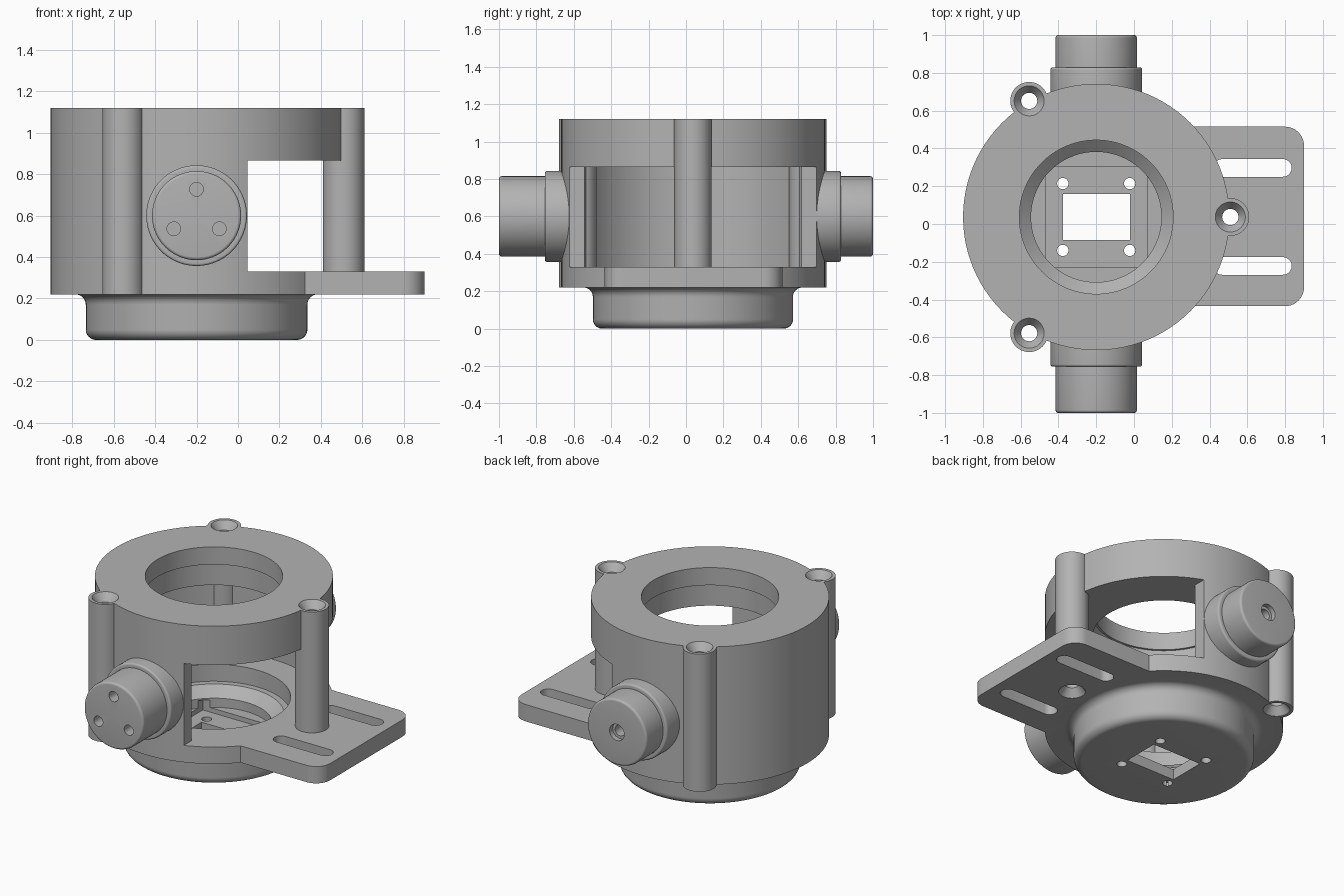
import bpy, bmesh, math
from mathutils import Matrix, Vector

if "Cube" in bpy.data.objects:
    bpy.data.objects.remove(bpy.data.objects["Cube"], do_unlink=True)

CX, CY = -0.2, 0.037          # main axis of the housing
LOW, SILL, HEAD, TOP = 0.22, 0.33, 0.865, 1.12

grey = bpy.data.materials.new("plain grey")
grey.use_nodes = True
grey.diffuse_color = (0.45, 0.45, 0.45, 1)
grey.node_tree.nodes["Principled BSDF"].inputs["Base Color"].default_value = (0.45, 0.45, 0.45, 1)


def finish(name, bm):
    bmesh.ops.recalc_face_normals(bm, faces=bm.faces[:])
    mesh = bpy.data.meshes.new(name)
    bm.to_mesh(mesh)
    bm.free()
    mesh.materials.append(grey)
    ob = bpy.data.objects.new(name, mesh)
    bpy.context.collection.objects.link(ob)
    return ob


def lathe(name, profile, matrix, steps=96):
    """Revolve (radius, height) points about local z."""
    bm = bmesh.new()
    vs = [bm.verts.new((r, 0, h)) for r, h in profile]
    es = [bm.edges.new(pair) for pair in zip(vs, vs[1:])]
    bmesh.ops.spin(bm, geom=vs + es, cent=(0, 0, 0), axis=(0, 0, 1),
                   angle=2 * math.pi, steps=steps, use_duplicate=False)
    bmesh.ops.remove_doubles(bm, verts=bm.verts[:], dist=1e-5)
    bm.transform(matrix)
    return finish(name, bm)


def prism(name, outline, z0, z1):
    bm = bmesh.new()
    face = bm.faces.new([bm.verts.new((x, y, z0)) for x, y in outline])
    res = bmesh.ops.extrude_face_region(bm, geom=[face])
    top = [v for v in res["geom"] if isinstance(v, bmesh.types.BMVert)]
    bmesh.ops.translate(bm, verts=top, vec=(0, 0, z1 - z0))
    return finish(name, bm)


def arc(cx, cy, r, a0, a1, n=10):
    return [(cx + r * math.cos(math.radians(a0 + (a1 - a0) * i / n)),
             cy + r * math.sin(math.radians(a0 + (a1 - a0) * i / n))) for i in range(n + 1)]


def rect(x0, x1, y0, y1):
    return [(x0, y0), (x1, y0), (x1, y1), (x0, y1)]


def at(x, y, z=0):
    return Matrix.Translation((x, y, z))


def boolean(ob, tool, operation="DIFFERENCE"):
    tool.hide_render = True
    mod = ob.modifiers.new(tool.name, "BOOLEAN")
    mod.operation, mod.object, mod.solver = operation, tool, "EXACT"
    bpy.ops.object.select_all(action="DESELECT")
    bpy.context.view_layer.objects.active = ob
    ob.select_set(True)
    bpy.ops.object.modifier_apply(modifier=mod.name)
    bpy.data.objects.remove(tool, do_unlink=True)


def smooth(ob):
    bpy.ops.object.select_all(action="DESELECT")
    bpy.context.view_layer.objects.active = ob
    ob.select_set(True)
    bpy.ops.object.shade_smooth_by_angle(angle=math.radians(30))


# Housing: rounded bowl, flared shoulder, drum wall, top ring and inner bore
outer = [(0, 0)] + arc(0.485, 0.05, 0.05, -90, 0, 8) + arc(0.585, 0.17, 0.05, 180, 90, 8)
outer += [(0.705, LOW), (0.705, TOP), (0.407, TOP), (0.407, 1.005), (0.42, 1.005), (0.42, HEAD)]
inner = [(0.63, HEAD), (0.63, SILL), (0.454, SILL), (0.454, LOW), (0.415, LOW),
         (0.345, 0.16), (0.345, 0.1), (0, 0.1)]
housing = lathe("housing", outer + inner, at(CX, CY))

# Open side window
boolean(housing, prism("window_cutter", rect(0.045, 1, -1, 1), SILL, HEAD))

# Mounting plate with two rounded corners
plate = [(0.3, -0.435)] + arc(0.8, -0.335, 0.1, -90, 0) + arc(0.8, 0.415, 0.1, 0, 90) + [(0.3, 0.515)]
boolean(housing, prism("mounting_plate", plate, LOW, SILL), "UNION")

# Three screw posts around the drum
posts = [(CX + 0.71 * math.cos(a), CY + 0.71 * math.sin(a))
         for a in (0, math.radians(120), math.radians(240))]
for x, y in posts:
    post = lathe("screw_post", [(0, LOW), (0.1, LOW), (0.1, TOP), (0, TOP)], at(x, y), 48)
    boolean(housing, post, "UNION")

# Countersunk screw holes
for x, y in posts:
    hole = [(0, LOW - 0.02), (0.094, LOW - 0.02), (0.043, LOW + 0.05),
            (0.043, TOP - 0.05), (0.094, TOP + 0.02), (0, TOP + 0.02)]
    boolean(housing, lathe("screw_hole", hole, at(x, y), 48))

# Plate slots
for y in (0.297, -0.222):
    slot = arc(0.788, y, 0.047, -90, 90) + arc(0.467, y, 0.047, 90, 270)
    boolean(housing, prism("slot_cutter", slot, 0.1, 0.4))

# Floor pocket, rectangular opening and four small holes
boolean(housing, prism("pocket_cutter", rect(CX - 0.268, CX + 0.268, CY - 0.268, CY + 0.268), 0.07, 0.15))
boolean(housing, prism("opening_cutter", rect(-0.375, -0.02, -0.085, 0.16), -0.1, 0.2))
for sx in (-1, 1):
    for sy in (-1, 1):
        pin = [(0, -0.1), (0.03, -0.1), (0.03, 0.2), (0, 0.2)]
        boolean(housing, lathe("pin_hole", pin, at(CX + 0.177 * sx, CY + 0.177 * sy), 24))
smooth(housing)


# Round connectors at the front and back
def connector(name, side, length):
    turn = at(CX, CY, 0.6) @ Matrix.Rotation(math.radians(-90 * side), 4, "X")
    profile = [(0, 0.64), (0.243, 0.64)] + arc(0.231, 0.78, 0.012, 0, 90, 5)
    profile += [(0.215, 0.792)] + arc(0.2, length - 0.015, 0.015, 0, 90, 5) + [(0, length)]
    return lathe(name, profile, turn), turn


front, turn = connector("front_connector", -1, 1.037)
for a in (90, 210, 330):
    spot = Vector((0.127 * math.cos(math.radians(a)), 0.127 * math.sin(math.radians(a)), 0))
    socket = [(0, 0.93), (0.033, 0.93), (0.033, 1.1), (0, 1.1)]
    boolean(front, lathe("socket_cutter", socket, turn @ Matrix.Translation(spot), 32))
smooth(front)

back, turn = connector("back_connector", 1, 0.963)
socket = [(0, 0.8), (0.035, 0.8), (0.035, 0.93), (0.053, 0.93), (0.053, 1.05), (0, 1.05)]
boolean(back, lathe("socket_cutter", socket, turn, 32))
smooth(back)
